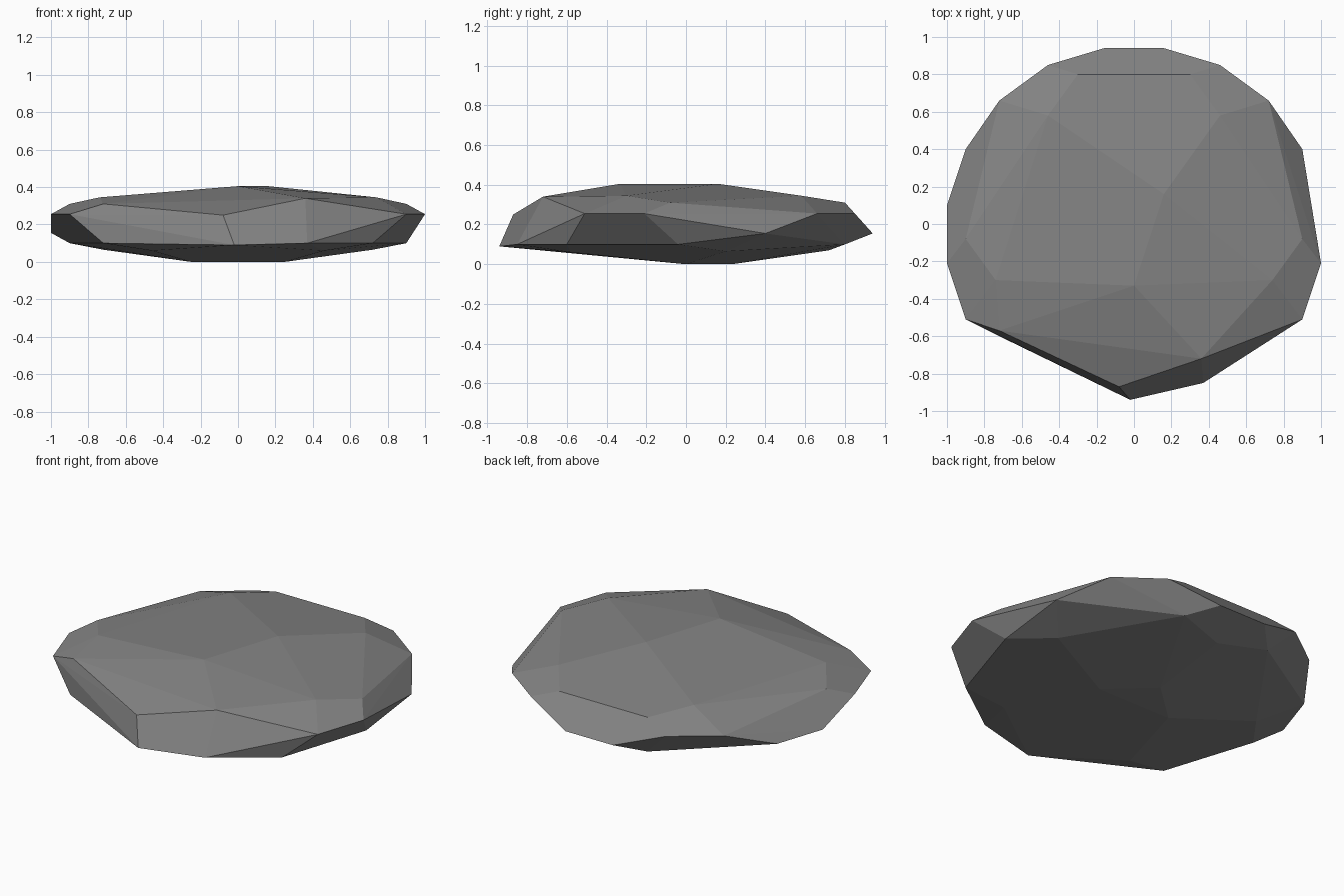
import bpy
import bmesh

# Stone colour
mat = bpy.data.materials.new("stone grey")
mat.diffuse_color = (0.23, 0.23, 0.23, 1)

# Corners that repeat on both sides of x = 0
paired = [
    (0.16, 0.94, 0.155), (0.46, 0.85, 0.255), (0.72, 0.66, 0.255),   # back rim
    (0.90, 0.40, 0.155), (0.30, 0.80, 0.31), (0.46, 0.58, 0.345),
    (0.90, -0.08, 0.31), (0.74, -0.30, 0.345),                       # shoulders
    (1.00, -0.21, 0.255), (0.90, -0.51, 0.255),                      # widest rim
    (0.72, -0.60, 0.10), (0.90, -0.04, 0.10),                        # lower rim
    (0.30, 0.80, 0.10), (0.46, -0.58, 0.06), (0.72, 0.20, 0.065),
    (0.25, 0.00, 0.00),                                              # resting face
]
# Corners that make the stone irregular
single = [
    (0.00, -0.33, 0.405), (0.16, 0.16, 0.405),                       # crown
    (0.36, -0.72, 0.34), (-0.08, -0.87, 0.25), (-0.72, -0.57, 0.31), # front chips
    (0.37, -0.85, 0.10), (-0.02, -0.94, 0.09),
    (-1.00, 0.10, 0.155), (0.00, 0.72, 0.07), (0.00, 0.23, 0.00),
]

# Faceted stone: convex skin over the corners
bm = bmesh.new()
for x, y, z in paired:
    bm.verts.new((x, y, z))
    bm.verts.new((-x, y, z))
for p in single:
    bm.verts.new(p)
bmesh.ops.convex_hull(bm, input=bm.verts[:])
loose = [v for v in bm.verts if not v.link_faces]
bmesh.ops.delete(bm, geom=loose, context='VERTS')
bmesh.ops.dissolve_limit(bm, angle_limit=0.03, verts=bm.verts[:], edges=bm.edges[:])
bmesh.ops.recalc_face_normals(bm, faces=bm.faces[:])

mesh = bpy.data.meshes.new("flat_stone")
bm.to_mesh(mesh)
bm.free()
mesh.materials.append(mat)
stone = bpy.data.objects.new("flat_stone", mesh)
bpy.context.collection.objects.link(stone)
